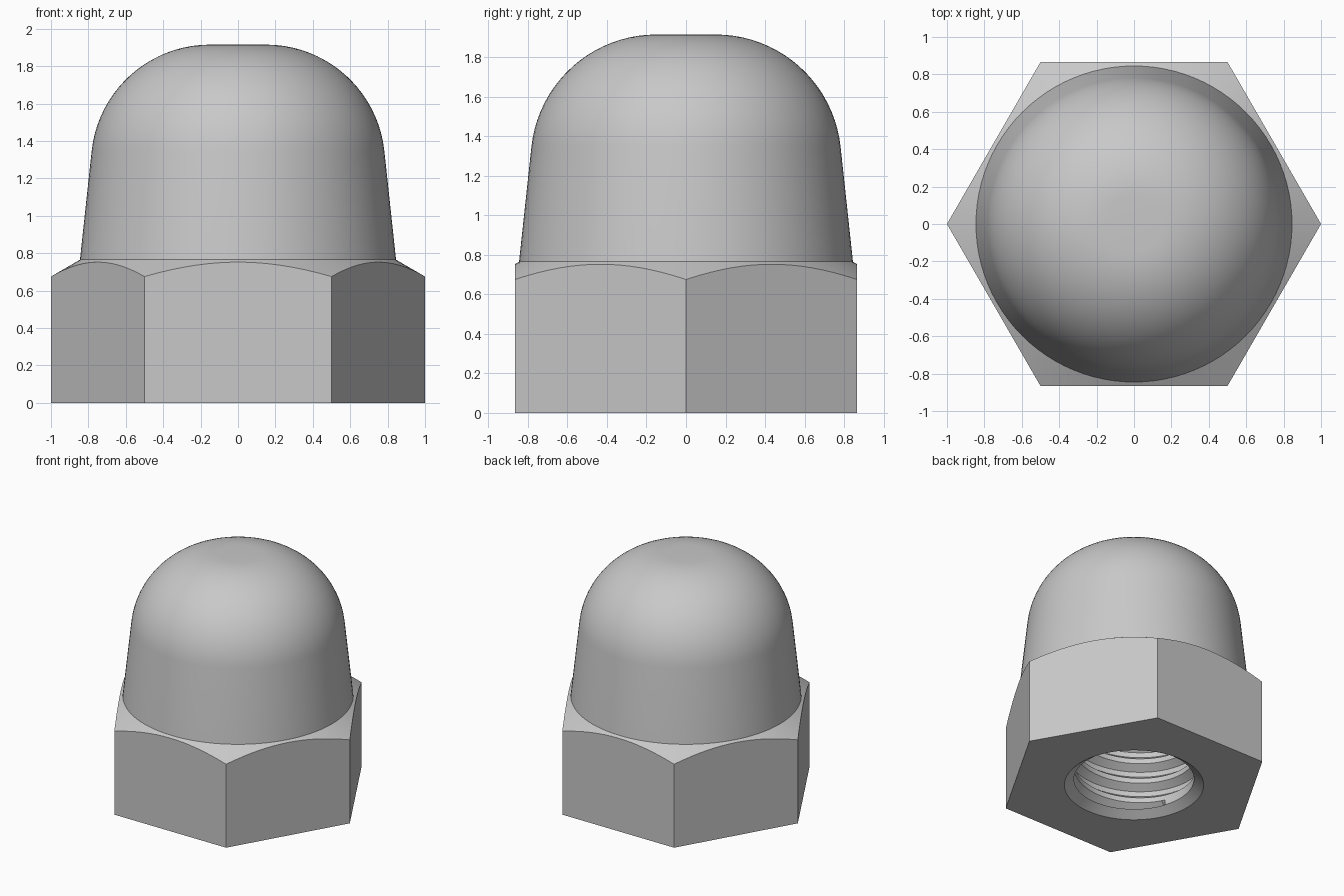
import bpy, bmesh, math

if "Cube" in bpy.data.objects:
    bpy.data.objects.remove(bpy.data.objects["Cube"])

N = 96                        # steps around the axis
PITCH = 0.165                 # thread pitch
CREST, ROOT = 0.44, 0.495     # thread radii
Z_IN, Z_TOP = 0.05, 1.25      # thread start and end heights
THREAD = [(0.0, CREST), (0.25, CREST), (0.5, ROOT), (0.75, ROOT)]


def circle(r, z):
    return lambda i: (r, z)


def hex_radius(i):
    a = (2 * math.pi * i / N) % (math.pi / 3)
    return math.cos(math.pi / 6) / math.cos(a - math.pi / 6)


def helix(turn, r):
    """One thread line, cut off at both ends of the bore."""
    def row(i):
        z = PITCH * (turn + i / N)
        if z <= Z_IN or z >= Z_TOP:
            return CREST, min(max(z, Z_IN), Z_TOP)
        return r, z
    return row


rows = []
# blind end of the bore, then the thread from top to bottom
rows += [circle(0, Z_TOP + 0.2), circle(CREST, Z_TOP)]
for turn in range(math.ceil(Z_TOP / PITCH) + 1, -2, -1):
    rows += [helix(turn + f, r) for f, r in reversed(THREAD)]
# countersink and flat underside
rows += [circle(CREST, Z_IN), circle(0.51, 0)]
rows.append(lambda i: (hex_radius(i), 0))
# hexagon sides with 30 degree chamfer
rows.append(lambda i: (hex_radius(i), 0.675 + 0.577 * (1 - hex_radius(i))))
rows.append(circle(0.845, 0.765))
# tapered collar and rounded dome
R, CX, STEPS = 0.636, 0.15, 20
for s in range(STEPS + 1):
    a = math.radians(6.2 + (90 - 6.2) * s / STEPS)
    rows.append(circle(CX + R * math.cos(a), 1.915 - R + R * math.sin(a)))
rows.append(circle(0, 1.915))

# sweep all rows around the axis
bm = bmesh.new()
grid = []
for row in rows:
    line = []
    for i in range(N + 1):
        r, z = row(i)
        a = 2 * math.pi * i / N
        line.append(bm.verts.new((r * math.cos(a), r * math.sin(a), z)))
    grid.append(line)
for lo, hi in zip(grid, grid[1:]):
    for i in range(N):
        bm.faces.new((lo[i], lo[i + 1], hi[i + 1], hi[i]))
bmesh.ops.remove_doubles(bm, verts=bm.verts[:], dist=1e-5)
bmesh.ops.dissolve_degenerate(bm, edges=bm.edges[:], dist=1e-5)
bmesh.ops.recalc_face_normals(bm, faces=bm.faces[:])

mesh = bpy.data.meshes.new("domed_cap_nut")
bm.to_mesh(mesh)
bm.free()
nut = bpy.data.objects.new("domed_cap_nut", mesh)
bpy.context.collection.objects.link(nut)

steel = bpy.data.materials.new("steel_grey")
steel.diffuse_color = (0.58, 0.58, 0.58, 1)
steel.use_nodes = True
steel.node_tree.nodes["Principled BSDF"].inputs["Base Color"].default_value = steel.diffuse_color
mesh.materials.append(steel)

bpy.context.view_layer.objects.active = nut
nut.select_set(True)
bpy.ops.object.shade_smooth_by_angle(angle=math.radians(20))
